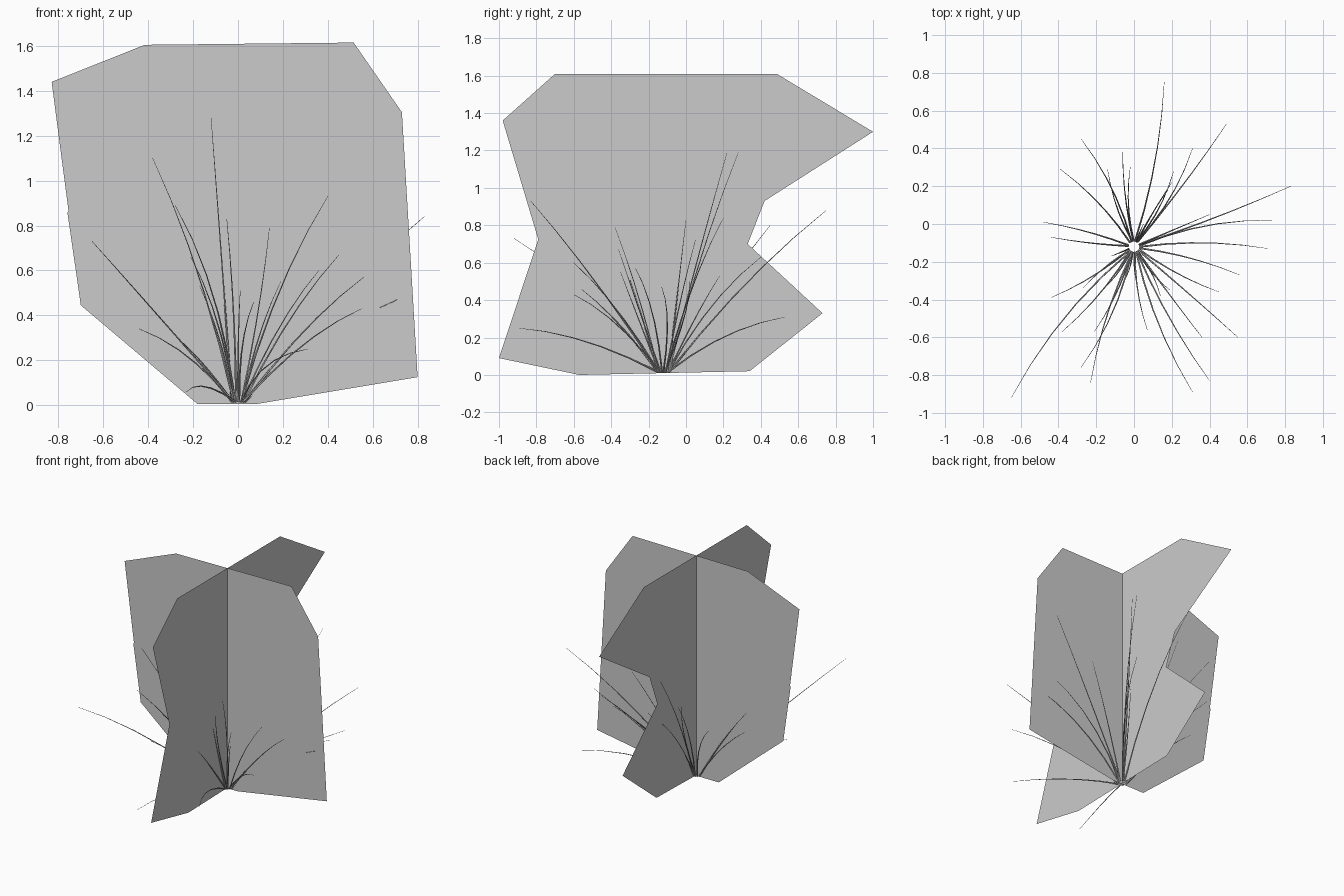
import bpy, bmesh, random
from mathutils import Vector

random.seed(4)
CY = -0.12  # plant centre line in y


def leaf_card(name, outline, place):
    """Single flat polygon card from a 2D outline."""
    bm = bmesh.new()
    bm.faces.new([bm.verts.new(place(a, z)) for a, z in outline])
    bmesh.ops.triangulate(bm, faces=bm.faces[:])
    me = bpy.data.meshes.new(name)
    bm.to_mesh(me)
    bm.free()
    bpy.context.collection.objects.link(bpy.data.objects.new(name, me))


# crossing foliage cards
leaf_card("foliage_card_wide", [
    (-0.18, 0.005), (0.08, 0.005), (0.80, 0.125), (0.64, 0.75), (0.52, 0.75),
    (0.67, 1.065), (0.55, 1.12), (0.73, 1.305), (0.515, 1.615), (-0.415, 1.605),
    (-0.83, 1.44), (-0.425, 1.08), (-0.76, 0.86), (-0.54, 0.56), (-0.70, 0.445)],
    lambda a, z: (a, CY, z))
leaf_card("foliage_card_deep", [
    (-1.0, 0.09), (-0.57, 0.0), (0.34, 0.02), (0.73, 0.33), (0.33, 0.70),
    (0.42, 0.93), (1.0, 1.30), (0.485, 1.61), (-0.70, 1.61), (-0.98, 1.36),
    (-0.64, 1.075), (-0.785, 0.91), (-0.685, 0.73), (-0.79, 0.725)],
    lambda a, z: (0.0, a, z))

# stem tips, fanning out from the root
tips = [
    (0.16, 0.75, 0.88), (-0.28, 0.45, 0.80), (0.49, 0.53, 0.31), (-0.39, 0.29, 0.60),
    (0.31, 0.40, 0.63), (0.83, 0.20, 0.84), (0.73, 0.02, 0.50), (0.71, -0.13, 0.47),
    (0.56, -0.27, 0.57), (0.45, -0.36, 0.67), (0.55, -0.60, 0.43), (0.40, -0.83, 0.93),
    (0.31, -0.89, 0.25), (-0.65, -0.92, 0.73), (-0.23, -0.84, 0.06), (-0.28, -0.76, 0.89),
    (-0.21, -0.57, 0.66), (-0.38, -0.57, 1.10), (-0.44, -0.39, 0.34), (-0.27, -0.34, 0.30),
    (-0.48, 0.01, 0.50), (-0.44, -0.07, 0.60), (-0.06, 0.38, 0.90), (-0.14, 0.29, 0.70),
    (-0.02, 0.30, 0.55), (0.21, 0.28, 1.19), (0.20, 0.22, 1.19), (0.18, 0.18, 0.53),
    (0.40, 0.05, 0.72), (0.07, -0.56, 0.46), (0.36, -0.60, 0.60), (0.19, -0.35, 0.55),
    (0.14, -0.38, 0.79), (-0.05, -0.30, 0.83), (-0.12, -0.17, 1.28), (0.01, -0.30, 0.51),
    (-0.17, -0.35, 0.53), (0.05, 0.00, 0.83)]

cu = bpy.data.curves.new("stems", 'CURVE')
cu.dimensions = '3D'
cu.bevel_depth = 0.005
cu.bevel_resolution = 0
for t in tips:
    tip = Vector(t)
    out = Vector((tip.x, tip.y - CY, 0))
    base = Vector((0, CY, 0.015)) + out.normalized() * 0.03
    sp = cu.splines.new('POLY')
    sp.points.add(5)
    side = Vector((-out.y, out.x, 0)) * random.uniform(-0.12, 0.12)
    for i, p in enumerate(sp.points):
        u = i / 5
        pos = base.lerp(tip, u) + side * (u * (1 - u) * 2)
        pos.z += u * (1 - u) * 0.3 * min(out.length, 0.6)
        p.co = (*pos, 1)
        p.radius = 1.0 - 0.8 * u
bpy.context.collection.objects.link(bpy.data.objects.new("stems", cu))
